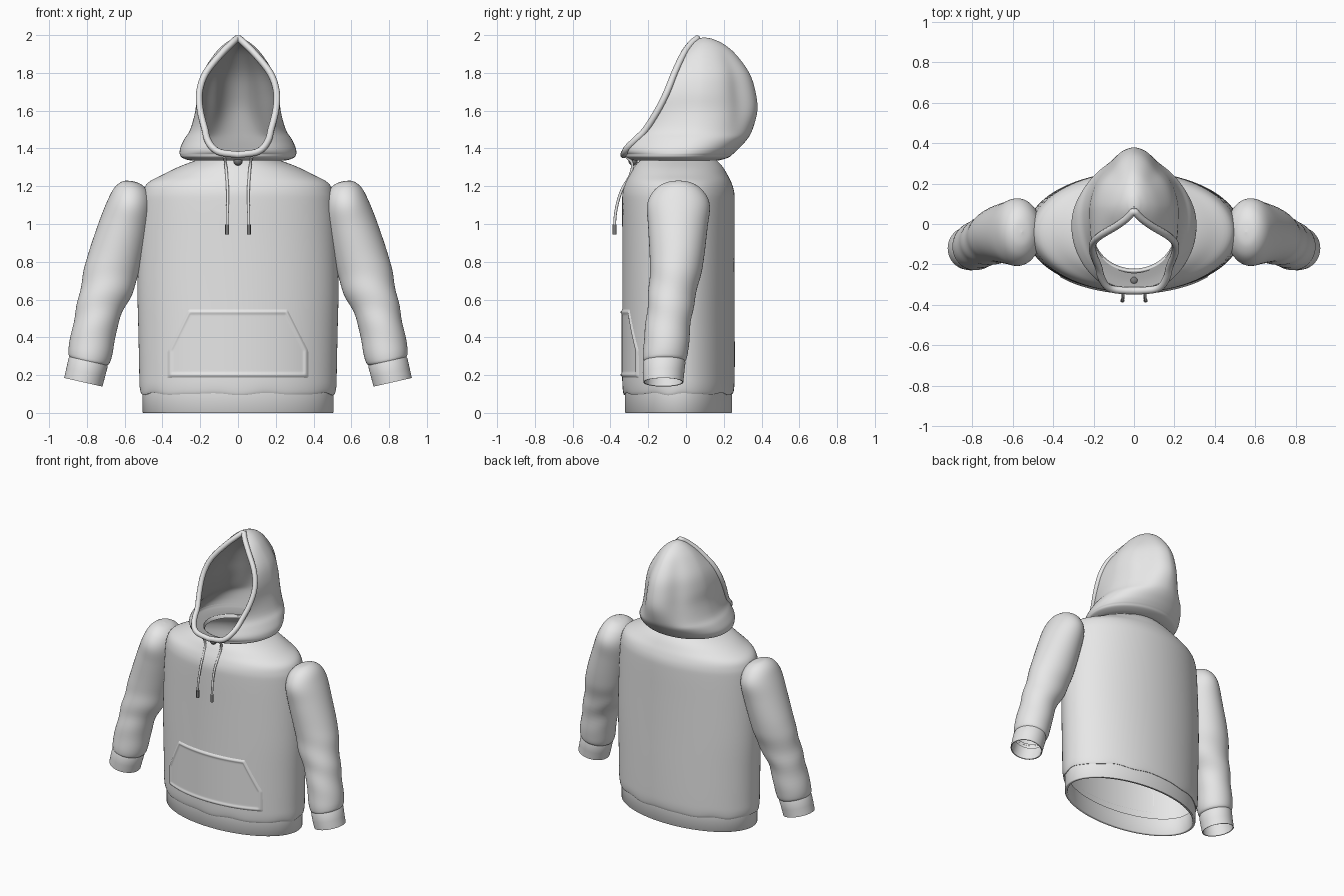
import bpy, bmesh, math
from mathutils import Vector

if "Cube" in bpy.data.objects:
    bpy.data.objects.remove(bpy.data.objects["Cube"])


def material(name, v):
    m = bpy.data.materials.new(name)
    m.diffuse_color = (v, v, v, 1)
    m.use_nodes = True
    m.node_tree.nodes["Principled BSDF"].inputs["Base Color"].default_value = m.diffuse_color
    return m


fabric = material("light_grey_fabric", 0.8)
lining = material("mid_grey_lining", 0.4)
dark = material("dark_grey_trim", 0.2)


def spline(keys, n):
    """Catmull-Rom resampling of key tuples, n steps per span."""
    k = [Vector(v) for v in keys]
    out = []
    for i in range(len(k) - 1):
        a, b, c, d = k[max(i - 1, 0)], k[i], k[i + 1], k[min(i + 2, len(k) - 1)]
        for j in range(n):
            t = j / n
            out.append(0.5 * (2 * b + (c - a) * t + (2 * a - 5 * b + 4 * c - d) * t * t
                              + (3 * b - a - 3 * c + d) * t ** 3))
    return out + [k[-1]]


def finish(obj, angle=50, mat=fabric):
    obj.data.materials.clear()
    obj.data.materials.append(mat)
    bpy.ops.object.select_all(action='DESELECT')
    obj.select_set(True)
    bpy.context.view_layer.objects.active = obj
    bpy.ops.object.shade_smooth_by_angle(angle=math.radians(angle))
    return obj


def loft(name, rows, closed=True, angle=50, mat=fabric):
    """Skin a list of equally long point rows."""
    bm = bmesh.new()
    vs = [[bm.verts.new(p) for p in r] for r in rows]
    n = len(rows[0])
    for r0, r1 in zip(vs, vs[1:]):
        for i in range(n if closed else n - 1):
            j = (i + 1) % n
            bm.faces.new((r0[i], r0[j], r1[j], r1[i]))
    bmesh.ops.remove_doubles(bm, verts=bm.verts, dist=0.0004)
    bmesh.ops.recalc_face_normals(bm, faces=bm.faces)
    me = bpy.data.meshes.new(name)
    bm.to_mesh(me)
    bm.free()
    obj = bpy.data.objects.new(name, me)
    bpy.context.collection.objects.link(obj)
    return finish(obj, angle, mat)


def tube(name, pts, radius, cyclic=False, mat=fabric):
    cu = bpy.data.curves.new(name, 'CURVE')
    cu.dimensions = '3D'
    cu.bevel_depth = radius
    cu.bevel_resolution = 3
    cu.use_fill_caps = True
    sp = cu.splines.new('POLY')
    sp.points.add(len(pts) - 1)
    for p, q in zip(sp.points, pts):
        p.co = (*q, 1)
    sp.use_cyclic_u = cyclic
    obj = bpy.data.objects.new(name, cu)
    bpy.context.collection.objects.link(obj)
    bpy.ops.object.select_all(action='DESELECT')
    obj.select_set(True)
    bpy.context.view_layer.objects.active = obj
    bpy.ops.object.convert(target='MESH')
    return finish(bpy.context.object, mat=mat)


def oval(z, a, b, wave=0.0, n=96):
    ring = []
    for i in range(n):
        t = math.tau * i / n
        w = wave * (math.sin(9 * t) + 0.6 * math.sin(14 * t + 1))
        ring.append((a * math.cos(t), -0.04 + b * math.sin(t), z + w))
    return ring


# torso: shell open at hem and neck (z, half width, half depth)
torso = spline([(0.115, 0.497, 0.275), (0.1, 0.512, 0.288), (0.14, 0.521, 0.296),
                (0.22, 0.523, 0.298), (0.42, 0.527, 0.298), (0.65, 0.532, 0.297),
                (0.9, 0.525, 0.297), (1.1, 0.513, 0.298), (1.17, 0.502, 0.295),
                (1.22, 0.475, 0.28), (1.26, 0.4, 0.26), (1.3, 0.32, 0.236),
                (1.335, 0.23, 0.205), (1.343, 0.21, 0.19), (1.32, 0.2, 0.18)], 4)
loft("torso", [oval(z, a, b, 0.005 * max(0, 1 - abs(z - 0.11) / 0.08)) for z, a, b in torso])

# hem band: double wall
loft("hem_band", [oval(*k) for k in [(0.12, 0.482, 0.262), (0.004, 0.485, 0.265),
                                     (0, 0.489, 0.269), (0, 0.501, 0.281),
                                     (0.004, 0.505, 0.284), (0.12, 0.505, 0.284)]])

# sleeves and cuffs: rings tilted across the arm (x, y, z, rx, ry)
sleeve = [(0.553, -0.04, 1.226, 0.001, 0.001), (0.555, -0.04, 1.216, 0.052, 0.07),
          (0.559, -0.04, 1.175, 0.095, 0.13), (0.573, -0.04, 1.1, 0.12, 0.166),
          (0.605, -0.043, 0.98, 0.135, 0.157), (0.66, -0.05, 0.79, 0.143, 0.141),
          (0.695, -0.068, 0.66, 0.137, 0.129), (0.745, -0.09, 0.51, 0.117, 0.12),
          (0.777, -0.106, 0.35, 0.118, 0.12), (0.788, -0.112, 0.29, 0.112, 0.116),
          (0.793, -0.115, 0.272, 0.1, 0.108)]
cuff = [(0.79, -0.114, 0.285, 0.098, 0.106), (0.794, -0.115, 0.265, 0.106, 0.112),
        (0.806, -0.119, 0.215, 0.105, 0.11), (0.819, -0.12, 0.162, 0.104, 0.106),
        (0.819, -0.12, 0.163, 0.098, 0.1), (0.797, -0.116, 0.25, 0.096, 0.1)]


def arm_rows(keys, side, n=48, fold=0.0):
    rows = []
    for x, y, z, rx, ry in keys:
        w = fold * max(0, 1 - abs(z - 0.56) / 0.27)
        ring = []
        for i in range(n):
            t = math.tau * i / n
            f = 1 + w * math.sin(34 * z + 2 * math.cos(t) + 1.5 * math.sin(t))
            c, s = rx * f * math.cos(t), ry * f * math.sin(t)
            ring.append((side * (x + 0.975 * c), y + s, z + 0.22 * c))
        rows.append(ring)
    return rows


for side, label in ((-1, "left"), (1, "right")):
    loft(label + "_sleeve", arm_rows(spline(sleeve, 6), side, fold=0.028))
    loft(label + "_cuff", arm_rows(cuff, side))

# hood: (z, half width, front y, back y, opening half width, place of widest point)
hood = spline([(1.335, 0.21, -0.25, 0.14, 0, .55), (1.338, 0.26, -0.29, 0.18, 0, .55),
               (1.352, 0.298, -0.322, 0.225, 0, .55), (1.366, 0.307, -0.33, 0.243, 0, .55),
               (1.378, 0.309, -0.325, 0.257, 0.09, .55), (1.405, 0.305, -0.308, 0.285, 0.135, .54),
               (1.45, 0.284, -0.262, 0.325, 0.163, .51), (1.5, 0.253, -0.213, 0.352, 0.175, .47),
               (1.6, 0.226, -0.15, 0.378, 0.2, .4), (1.7, 0.216, -0.1, 0.368, 0.204, .36),
               (1.8, 0.188, -0.06, 0.335, 0.17, .35), (1.9, 0.125, -0.012, 0.262, 0.09, .35),
               (1.955, 0.07, 0.028, 0.195, 0.035, .4), (1.982, 0.025, 0.06, 0.135, 0.006, .5)], 4)


def hood_rows(inset):
    rows, edge = [], []
    for z, w, yf, yb, xe, f in hood:
        xe = max(0, xe)
        yc = yf + f * (yb - yf)
        t0 = math.asin(min(xe / w, 0.97))
        bf = (yc - yf) / math.cos(t0)
        q = 1 + (0.55 - f) * 0.9
        crease = 0.075 * max(0, 1 - ((z - 1.7) / 0.24) ** 2)
        kx, ky = 1 - inset / max(w, 0.03), 1 - inset / max(yb - yc, 0.03)
        row = []
        for i in range(81):
            t = t0 + (math.tau - 2 * t0) * i / 80
            s, c = math.sin(t), math.cos(t)
            if c > 0:
                row.append((kx * w * s, yc - bf * ky * c, z))
            else:
                g = 1 - crease * math.exp(-((abs(t - math.pi) - 0.7) / 0.25) ** 2)
                x = math.copysign(abs(s) ** q, s) * w * g
                row.append((kx * x, yc + ky * g * (yb - yc) * abs(c) ** q, z))
        rows.append(row)
        if xe > 0.004:
            edge.append(row[0])
    return rows, edge


rows, edge = hood_rows(0)
loft("hood", rows + [[(0, 0.095, 1.988)] * 81], closed=False)

# hood lining just inside the shell
inner = [[(x, y, z + max(0, 1.352 - z) * 0.4 + (0.006 if z < 1.37 else -0.003)) for x, y, z in r]
         for r in hood_rows(0.007)[0]]
loft("hood_lining", inner + [[(0, 0.095, 1.981)] * 81], closed=False, mat=lining)

# rolled rim of the hood opening
left = [(-x, y, z) for x, y, z in reversed(edge)]
tube("hood_rim", [(0, -0.33, 1.366)] + edge + left, 0.018, cyclic=True)

# neck knot
bpy.ops.mesh.primitive_uv_sphere_add(segments=20, ring_count=12, radius=0.024,
                                     location=(0, -0.28, 1.333))
bpy.context.object.name = "neck_knot"
finish(bpy.context.object, mat=dark)

# drawstrings with tips
cord = [(0.072, -0.315, 1.355), (0.066, -0.285, 1.32), (0.06, -0.295, 1.26),
        (0.055, -0.34, 1.18), (0.055, -0.365, 1.1), (0.057, -0.376, 1.03), (0.057, -0.378, 0.96)]
for side, label in ((-1, "left"), (1, "right")):
    tube(label + "_drawstring", [(side * x, y, z) for x, y, z in spline(cord, 5)], 0.0075)
    tube(label + "_string_tip", [(side * 0.057, -0.378, z) for z in (0.945, 0.997)], 0.0105,
         mat=dark)

# front pocket: panel hugging the torso with a soft raised seam
NU, NV = 110, 56
pocket = []
for j in range(NV + 1):
    z = 0.185 + 0.365 * j / NV
    w = 0.375 if z < 0.33 else 0.375 - 0.11 * (z - 0.33) / 0.22
    row = []
    for i in range(NU + 1):
        x = w * (2 * i / NU - 1)
        d = min(w - abs(x), z - 0.185, 0.55 - z)
        off = -0.003 + min(d / 0.02, 1) * 0.005 + 0.007 * math.exp(-((d - 0.015) / 0.009) ** 2)
        row.append((x, -0.04 - 0.2985 * math.sqrt(1 - (x / 0.526) ** 2) - off, z))
    pocket.append(row)
loft("front_pocket", pocket, closed=False, angle=80)
